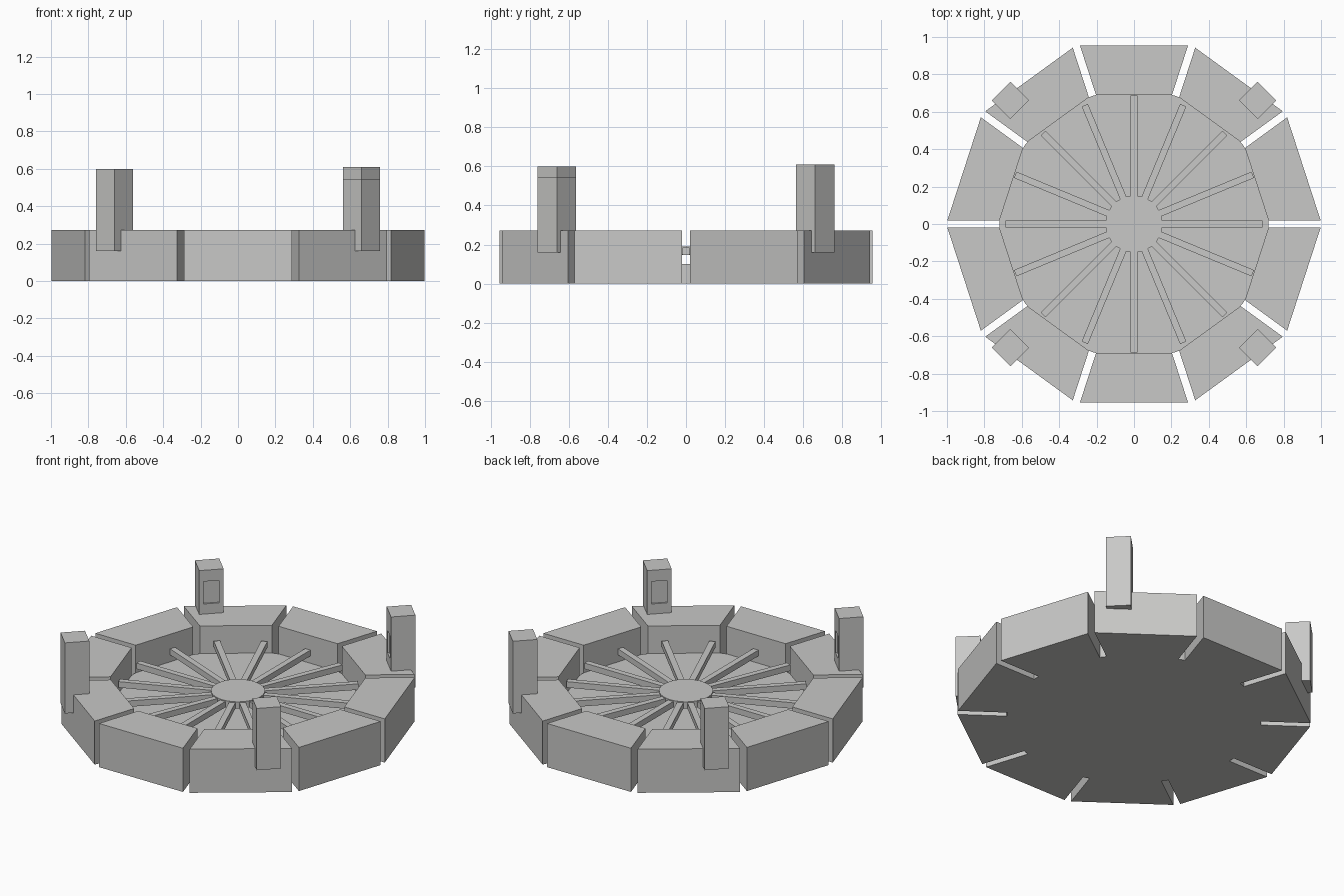
import bpy, bmesh
from math import radians, sin, cos, tan, pi
from mathutils import Matrix, Vector

cube = bpy.data.objects.get("Cube")
if cube:
    bpy.data.objects.remove(cube, do_unlink=True)

stone = bpy.data.materials.new("light grey stone")
stone.use_nodes = True
GREY = (0.58, 0.58, 0.57, 1)
stone.diffuse_color = GREY
stone.node_tree.nodes["Principled BSDF"].inputs["Base Color"].default_value = GREY


def add_object(name, bm):
    bmesh.ops.recalc_face_normals(bm, faces=bm.faces)
    mesh = bpy.data.meshes.new(name)
    bm.to_mesh(mesh)
    bm.free()
    mesh.materials.append(stone)
    obj = bpy.data.objects.new(name, mesh)
    bpy.context.collection.objects.link(obj)
    return obj


def prism(outline, low, high):
    """Extrude a flat outline from one height to another."""
    bm = bmesh.new()
    face = bm.faces.new([bm.verts.new((x, y, low)) for x, y in outline])
    walls = bmesh.ops.extrude_face_region(bm, geom=[face])
    tops = [v for v in walls["geom"] if isinstance(v, bmesh.types.BMVert)]
    bmesh.ops.translate(bm, verts=tops, vec=(0, 0, high - low))
    return bm


def disc(radius, sides):
    return [(radius * cos(2 * pi * i / sides), radius * sin(2 * pi * i / sides))
            for i in range(sides)]


# Rim of ten wedge blocks with parallel-sided gaps
INNER, OUTER, GAP = 0.69, 0.955, 0.02
half = radians(18)
inner_w = INNER * tan(half) - GAP / cos(half)
outer_w = OUTER * tan(half) - GAP / cos(half)
wedge = [(INNER, -inner_w), (OUTER, -outer_w), (OUTER, outer_w), (INNER, inner_w)]
for i in range(10):
    block = add_object(f"rim_block_{i + 1}", prism(wedge, 0, 0.272))
    block.rotation_euler.z = half + i * 2 * half

# Floor and raised centre disc
add_object("floor", prism(disc(0.72, 40), 0, 0.1))
add_object("hub", prism(disc(0.152, 32), 0.148, 0.19))

# Sixteen spokes
bar = [(0.05, -0.018), (0.687, -0.018), (0.687, 0.018), (0.05, 0.018)]
for i in range(16):
    spoke = add_object(f"spoke_{i + 1}", prism(bar, 0.147, 0.184))
    spoke.rotation_euler.z = i * pi / 8


# Four corner posts, each with a shallow window facing the centre
def post(name, angle, top):
    s = 0.07
    bm = prism([(-s, -s), (s, -s), (s, s), (-s, s)], 0.16, top)
    bmesh.ops.recalc_face_normals(bm, faces=bm.faces)
    inner = min(bm.faces, key=lambda f: f.calc_center_median().x)
    bmesh.ops.inset_individual(bm, faces=[inner], thickness=0.036)
    middle = inner.calc_center_median().z
    for v in inner.verts:
        v.co.z = 0.405 + (0.07 if v.co.z > middle else -0.07)
    recess = bmesh.ops.extrude_face_region(bm, geom=[inner])
    bmesh.ops.delete(bm, geom=[inner], context="FACES_ONLY")
    verts = [v for v in recess["geom"] if isinstance(v, bmesh.types.BMVert)]
    bmesh.ops.translate(bm, verts=verts, vec=(0.01, 0, 0))
    obj = add_object(name, bm)
    turn = Matrix.Rotation(radians(angle), 4, "Z")
    obj.matrix_world = turn @ Matrix.Translation(Vector((0.935, 0, 0)))


post("back_left_post", 45, 0.61)
post("back_right_post", 135, 0.545)
post("front_right_post", 225, 0.6)
post("front_left_post", 315, 0.545)
